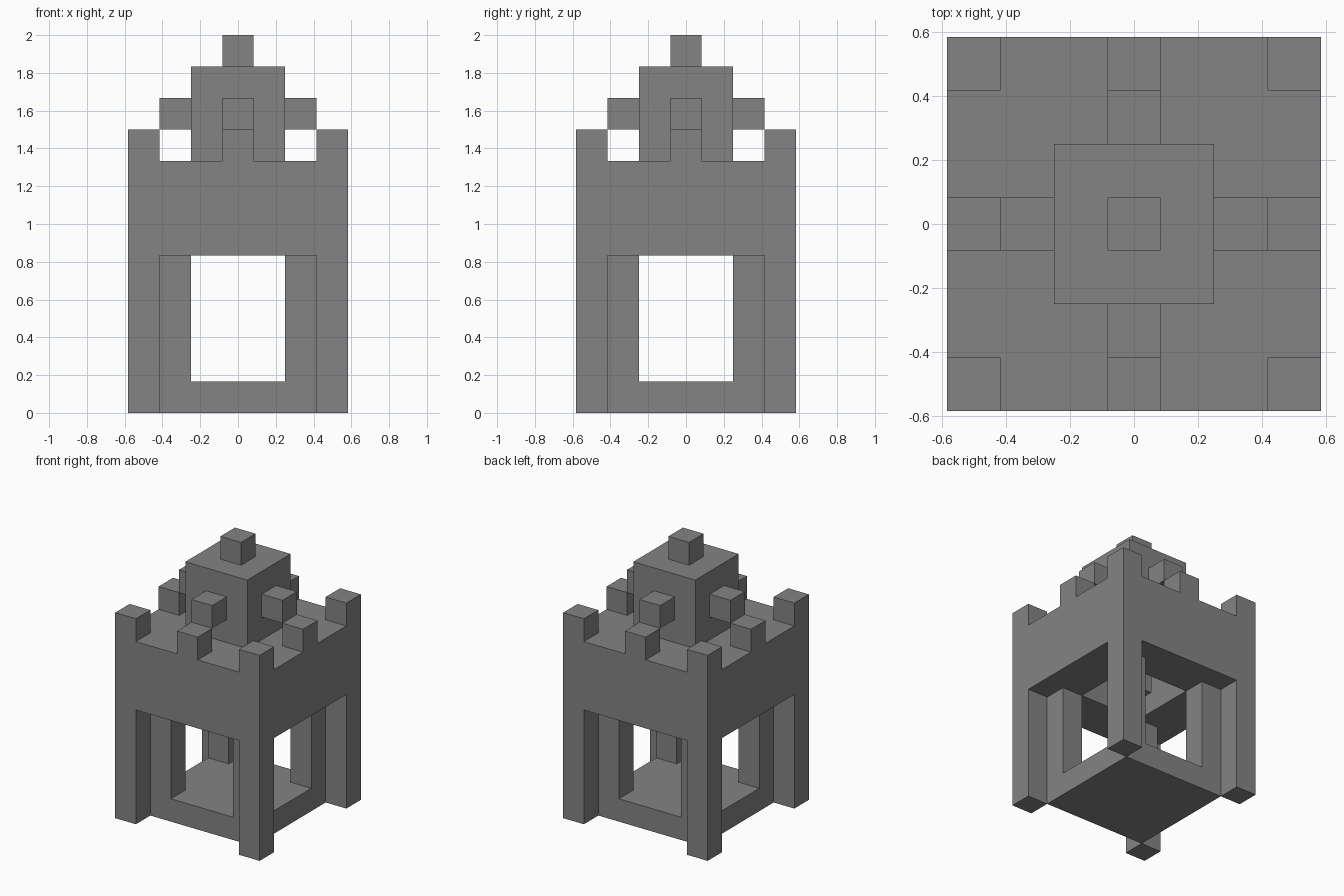
import bpy
import bmesh
from mathutils import Vector

cube = bpy.data.objects.get("Cube")
if cube:
    bpy.data.objects.remove(cube, do_unlink=True)

U = 1 / 6  # side of one building block

stone = bpy.data.materials.new("grey_stone")
stone.use_nodes = True
GREY = (0.23, 0.23, 0.23, 1)
stone.diffuse_color = GREY
stone.node_tree.nodes["Principled BSDF"].inputs["Base Color"].default_value = GREY


def block(xs, ys, zs):
    """Cells in inclusive x and y ranges, from z start up to z end."""
    return {(x, y, z)
            for x in range(xs[0], xs[1] + 1)
            for y in range(ys[0], ys[1] + 1)
            for z in range(zs[0], zs[1])}


def square(r, z0, z1):
    return block((-r, r), (-r, r), (z0, z1))


def corners(r, z0, z1):
    return {(sx * r, sy * r, z) for sx in (-1, 1) for sy in (-1, 1)
            for z in range(z0, z1)}


def sides(r, z0, z1):
    return {(x, y, z) for x, y in ((r, 0), (-r, 0), (0, r), (0, -r))
            for z in range(z0, z1)}


parts = {
    "floor_slab": square(2, 0, 1),
    "inner_posts": corners(2, 1, 5),
    "corner_columns": corners(3, 0, 5),
    "upper_walls": square(3, 5, 8) - square(1, 5, 8),
    "hanging_rod": square(0, 5, 8),
    "corner_battlements": corners(3, 8, 9),
    "middle_battlements": sides(3, 8, 9),
    "tower": square(1, 8, 11),
    "tower_side_blocks": sides(2, 9, 10),
    "tower_cap": square(0, 11, 12),
}
solid = set().union(*parts.values())


def build(name, cells):
    """Make the outer skin of a part, leaving out faces against other parts."""
    bm = bmesh.new()
    for cell in sorted(cells):
        for axis in range(3):
            for sign in (-1, 1):
                n = [0, 0, 0]
                n[axis] = sign
                if tuple(c + d for c, d in zip(cell, n)) in solid:
                    continue
                normal = Vector(n)
                a = Vector([float(i == (axis + 1) % 3) for i in range(3)])
                b = normal.cross(a)
                centre = Vector(cell) + Vector((0, 0, 0.5)) + normal / 2
                ring = ((-a - b), (a - b), (a + b), (b - a))
                bm.faces.new([bm.verts.new((centre + r / 2) * U) for r in ring])
    bmesh.ops.remove_doubles(bm, verts=bm.verts, dist=0.001)
    mesh = bpy.data.meshes.new(name)
    bm.to_mesh(mesh)
    bm.free()
    mesh.materials.append(stone)
    obj = bpy.data.objects.new(name, mesh)
    bpy.context.collection.objects.link(obj)


for part_name, part_cells in parts.items():
    build(part_name, part_cells)
